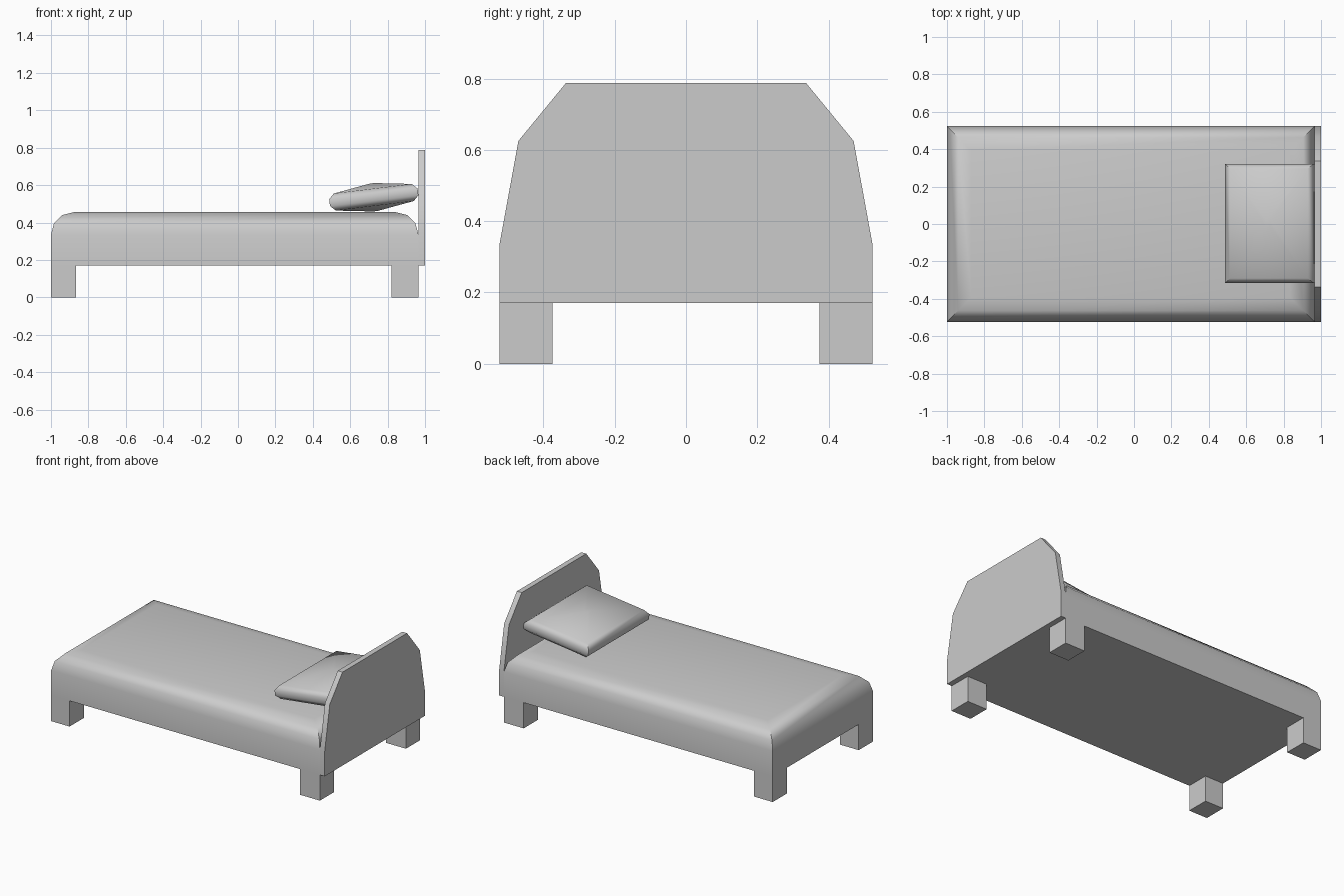
import bpy
from math import radians

if "Cube" in bpy.data.objects:
    bpy.data.objects.remove(bpy.data.objects["Cube"])


def make(name, verts, faces, smooth=True):
    mesh = bpy.data.meshes.new(name)
    mesh.from_pydata(verts, [], faces)
    mesh.update()
    ob = bpy.data.objects.new(name, mesh)
    bpy.context.collection.objects.link(ob)
    if smooth:
        bpy.ops.object.select_all(action='DESELECT')
        ob.select_set(True)
        bpy.context.view_layer.objects.active = ob
        bpy.ops.object.shade_smooth_by_angle(angle=radians(50))
    return ob


def loft(name, rings):
    """Stack rectangles (x0, x1, half_y, z) and skin them, capped at both ends."""
    verts = []
    for x0, x1, y, z in rings:
        verts += [(x0, -y, z), (x1, -y, z), (x1, y, z), (x0, y, z)]
    faces = [(3, 2, 1, 0)]
    for r in range(len(rings) - 1):
        a = 4 * r
        for i in range(4):
            j = (i + 1) % 4
            faces.append((a + i, a + j, a + 4 + j, a + 4 + i))
    top = 4 * (len(rings) - 1)
    faces.append((top, top + 1, top + 2, top + 3))
    return make(name, verts, faces)


X0, X1, W = -1.0, 0.965, 0.523
BASE = 0.17

# mattress: square plan, rounded over along the top edges
profile = [(0, BASE), (0, 0.335), (0.016, 0.395), (0.06, 0.44), (0.13, 0.457)]
loft("mattress", [(X0 + i, X1 - i, W - i, z) for i, z in profile])

# four legs, flush with the mattress corners
for end, (a, b) in {"foot": (X0, -0.865), "head": (0.82, X1)}.items():
    for side, s in (("front", -1), ("back", 1)):
        leg = loft(f"{end}_{side}_leg", [(a, b, 0.074, 0), (a, b, 0.074, BASE)])
        leg.location.y = s * (W - 0.074)

# headboard: tapered outline extruded along x
half = [(W, BASE), (W, 0.335), (0.47, 0.625), (0.337, 0.787)]
outline = half + [(-y, z) for y, z in reversed(half)]
n = len(outline)
verts = [(x, y, z) for x in (X1, 1.0) for y, z in outline]
faces = [tuple(reversed(range(n))), tuple(range(n, 2 * n))]
faces += [(i, (i + 1) % n, n + (i + 1) % n, n + i) for i in range(n)]
make("headboard", verts, faces)

# pillow: bevelled rim rising to a soft peak on both sides, tilted to the headboard
upper = [(0.238, 0.318, 0.018), (0.21, 0.293, 0.046), (0.012, 0.016, 0.075)]
rings = [(-x, x, y, -z) for x, y, z in reversed(upper)]
rings += [(-x, x, y, z) for x, y, z in upper]
pillow = loft("pillow", rings)
pillow.location = (0.726, 0.003, 0.535)
pillow.rotation_euler.y = radians(-7)
